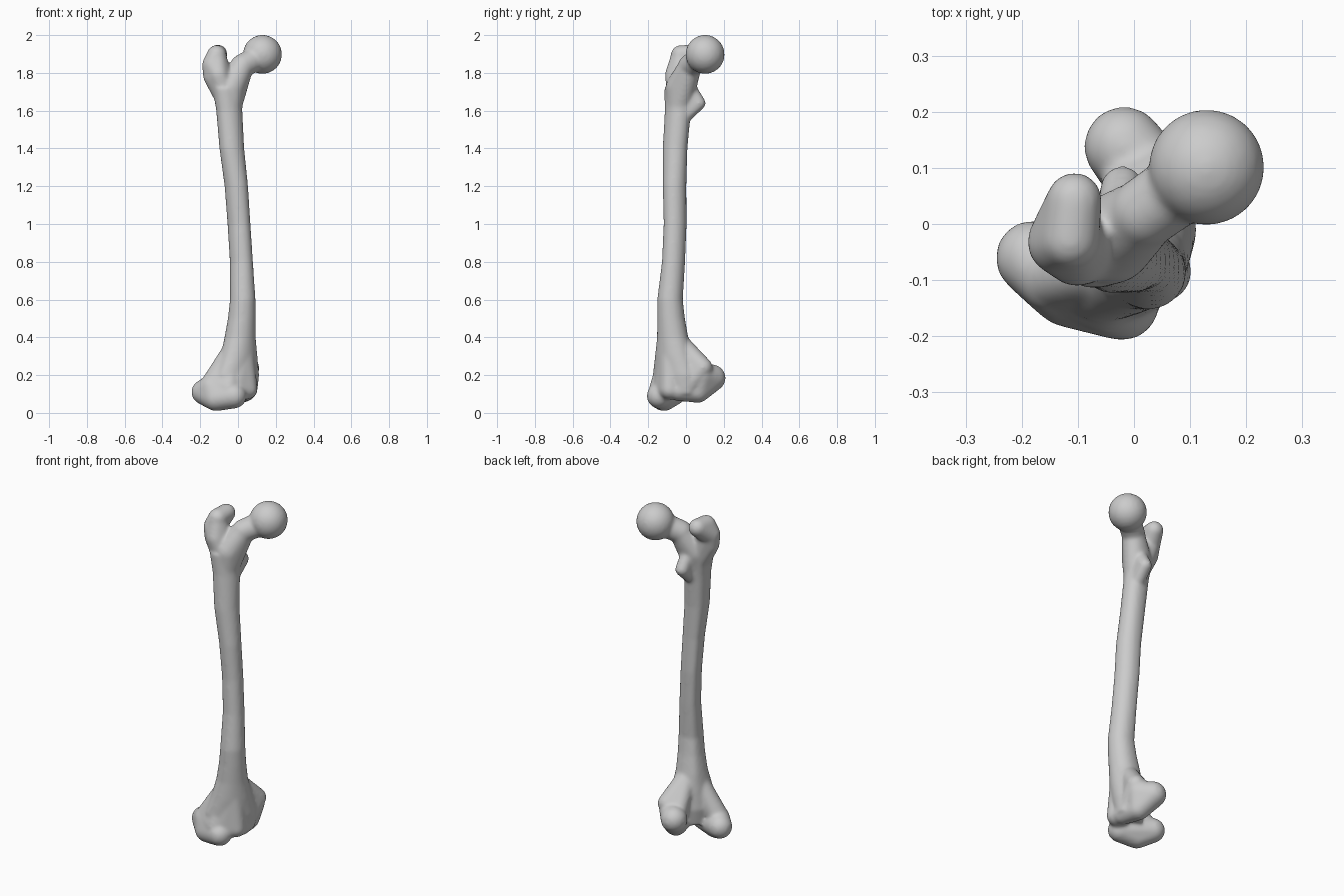
import bpy, bmesh, math
from mathutils import Matrix, Vector

cube = bpy.data.objects.get("Cube")
if cube:
    bpy.data.objects.remove(cube)

# Single bone colour
bone = bpy.data.materials.new("bone_grey")
bone.use_nodes = True
colour = (0.6, 0.6, 0.6, 1)
bone.diffuse_color = colour
bone.node_tree.nodes["Principled BSDF"].inputs["Base Color"].default_value = colour

# Work in the bone's own axes (x inward, y to its rear), turned once at the end
bm = bmesh.new()


def lump(*balls):
    """Convex hull wrapped round balls given as (x, y, z, radius)."""
    part = bmesh.new()
    for x, y, z, r in balls:
        bmesh.ops.create_icosphere(part, subdivisions=3, radius=r,
                                   matrix=Matrix.Translation((x, y, z)))
    hull = bmesh.ops.convex_hull(part, input=part.verts)
    bmesh.ops.delete(part, geom=list({v for v in hull["geom_interior"] + hull["geom_unused"]
                                      if isinstance(v, bmesh.types.BMVert)}), context='VERTS')
    add(part)


def add(part):
    mesh = bpy.data.meshes.new("part")
    part.to_mesh(mesh)
    part.free()
    bm.from_mesh(mesh)
    bpy.data.meshes.remove(mesh)


def loft(rows, sides=32):
    """Closed tube through rows of (z, x, y, x radius, y radius)."""
    part = bmesh.new()
    rings = []
    for z, x, y, rx, ry in rows:
        ring = []
        for i in range(sides):
            a = math.tau * i / sides
            # slight crest along the rear of the shaft
            crest = 1 + 0.12 * max(0, math.sin(a)) ** 8
            ring.append(part.verts.new((x + rx * math.cos(a), y + ry * crest * math.sin(a), z)))
        rings.append(ring)
    for low, high in zip(rings, rings[1:]):
        for i in range(sides):
            j = (i + 1) % sides
            part.faces.new((low[i], low[j], high[j], high[i]))
    part.faces.new(rings[0][::-1])
    part.faces.new(rings[-1])
    add(part)


# Shaft, flaring at the lower end
loft([(.10, -.045, -.04, .13, .07), (.20, -.045, -.04, .14, .085),
      (.30, -.043, -.05, .11, .085), (.40, -.042, -.058, .085, .08),
      (.50, -.042, -.07, .073, .073), (.60, -.042, -.078, .067, .068),
      (.80, -.034, -.060, .058, .064), (1.0, -.037, -.045, .057, .064),
      (1.2, -.049, -.037, .060, .064), (1.4, -.064, -.018, .068, .063),
      (1.6, -.063, .002, .074, .064), (1.72, -.064, .014, .088, .07)])

# Head and neck
lump((.163, -.02, 1.898, .104))
lump((.14, -.02, 1.885, .066), (.03, 0, 1.835, .064))
lump((.03, 0, 1.835, .062), (-.05, .01, 1.72, .08), (-.06, .005, 1.62, .066))

# Greater trochanter
lump((-.045, .105, 1.90, .05), (-.1, .06, 1.895, .052), (-.115, .07, 1.84, .06))
lump((-.1, .06, 1.89, .05), (-.115, .07, 1.84, .06), (-.115, .03, 1.79, .052),
     (-.12, .07, 1.78, .05), (-.07, .02, 1.68, .065))

# Lesser trochanter
lump((.032, .062, 1.64, .038), (-.02, .02, 1.58, .04), (-.01, .03, 1.72, .04))

# Outer condyle and its flare
lump((-.115, -.085, .09, .067), (-.165, 0, .077, .068), (-.17, .085, .11, .067),
     (-.17, .03, .14, .062))
lump((-.075, -.035, .33, .055), (-.165, .03, .15, .06), (-.13, -.06, .13, .06))

# Inner condyle, its side knob and its flare
lump((0, -.06, .12, .057), (.06, .03, .115, .062))
lump((.06, .03, .115, .062), (.085, .11, .185, .072), (.09, .03, .2, .06))
lump((-.01, -.03, .36, .055), (.105, .02, .24, .053), (.05, .06, .22, .05), (.04, -.02, .15, .06))

# Shallow kneecap groove joining the condyles in front
lump((-.1, -.07, .12, .057), (-.025, -.095, .125, .054), (-.04, -.075, .32, .06))

# Fuse everything into one smooth surface, turned into place
bmesh.ops.rotate(bm, verts=bm.verts, cent=Vector(), matrix=Matrix.Rotation(math.pi / 4, 3, 'Z'))
bmesh.ops.recalc_face_normals(bm, faces=bm.faces)
mesh = bpy.data.meshes.new("thigh_bone")
bm.to_mesh(mesh)
bm.free()
mesh.materials.append(bone)
femur = bpy.data.objects.new("thigh_bone", mesh)
bpy.context.collection.objects.link(femur)
remesh = femur.modifiers.new("fuse", 'REMESH')
remesh.mode = 'VOXEL'
remesh.voxel_size = 0.008
remesh.use_smooth_shade = True
soften = femur.modifiers.new("soften", 'SMOOTH')
soften.factor = 0.5
soften.iterations = 14
